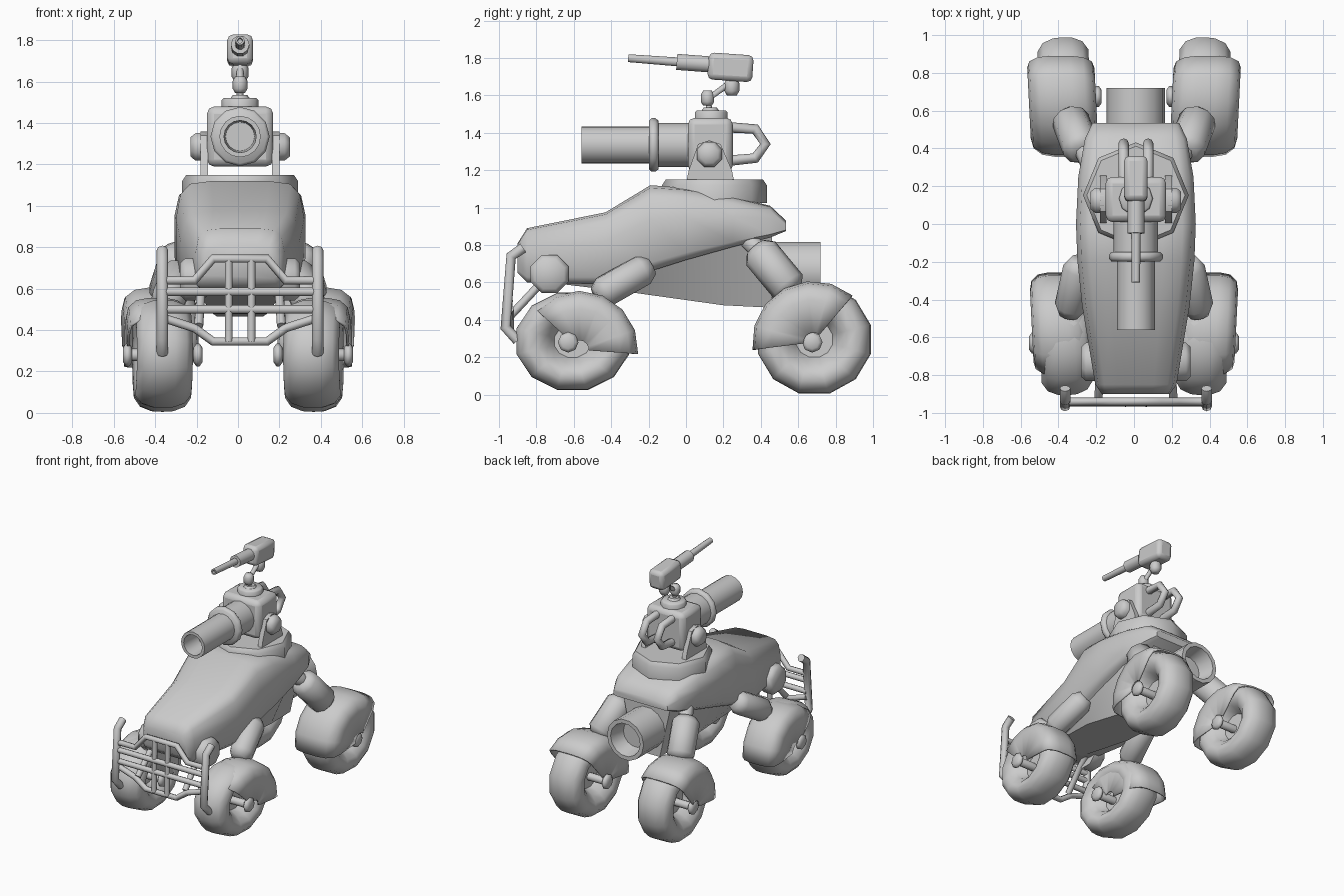
import bpy, bmesh, math
from mathutils import Vector

if "Cube" in bpy.data.objects:
    bpy.data.objects.remove(bpy.data.objects["Cube"])

grey = bpy.data.materials.new("plain_grey")
grey.diffuse_color = (0.6, 0.6, 0.6, 1)
grey.use_nodes = True
grey.node_tree.nodes["Principled BSDF"].inputs["Base Color"].default_value = grey.diffuse_color
CX = 0.01   # centre line of hull, turret and bumper
TOE = 0.05  # outward turn of wheels and fenders


def smooth(ob, angle):
    bpy.ops.object.select_all(action='DESELECT')
    ob.select_set(True)
    bpy.context.view_layer.objects.active = ob
    bpy.ops.object.shade_smooth_by_angle(angle=math.radians(angle))


def finish(name, bm, angle=48, bevel=0, shell=0):
    bmesh.ops.remove_doubles(bm, verts=bm.verts, dist=1e-5)
    bmesh.ops.recalc_face_normals(bm, faces=bm.faces)
    me = bpy.data.meshes.new(name)
    bm.to_mesh(me)
    bm.free()
    ob = bpy.data.objects.new(name, me)
    bpy.context.collection.objects.link(ob)
    me.materials.append(grey)
    if shell:
        m = ob.modifiers.new("shell", 'SOLIDIFY')
        m.thickness, m.offset = shell, -1
    if bevel:
        m = ob.modifiers.new("bevel", 'BEVEL')
        m.width, m.segments, m.limit_method = bevel, 2, 'ANGLE'
    smooth(ob, angle)
    return ob


def skin(name, rings, wrap=True, caps=True, **kw):
    """Join matching rings of points with quads."""
    bm = bmesh.new()
    vs = [[bm.verts.new(p) for p in r] for r in rings]
    n = len(rings[0])
    for a, b in zip(vs, vs[1:]):
        for i in range(n if wrap else n - 1):
            j = (i + 1) % n
            bm.faces.new((a[i], a[j], b[j], b[i]))
    if caps:
        bm.faces.new(vs[0])
        bm.faces.new(vs[-1])
    return finish(name, bm, **kw)


def lathe(name, profile, origin, axis, n=12, phase=0.0, **kw):
    """Revolve (radius, height) points around an axis through origin."""
    q = Vector(axis).to_track_quat('Z', 'Y')
    rings = []
    for r, h in profile:
        ring = []
        for i in range(n):
            a = 2 * math.pi * (i + phase) / n
            ring.append(Vector(origin) + q @ Vector((r * math.cos(a), r * math.sin(a), h)))
        rings.append(ring)
    return skin(name, rings, caps=profile[0][0] > 0, **kw)


def capsule(name, a, b, r, n=10, cap=0.5, angle=70):
    a, b = Vector(a), Vector(b)
    L = (b - a).length
    c = r * cap
    return lathe(name, [(0, 0), (r * .65, 0), (r, c), (r, L - c), (r * .65, L), (0, L)],
                 a, b - a, n, angle=angle)


def tube(name, pts, r):
    cu = bpy.data.curves.new(name, 'CURVE')
    cu.dimensions, cu.bevel_depth, cu.bevel_resolution = '3D', r, 2
    cu.use_fill_caps = True
    sp = cu.splines.new('POLY')
    sp.points.add(len(pts) - 1)
    for p, co in zip(sp.points, pts):
        p.co = (*co, 1)
    ob = bpy.data.objects.new(name, cu)
    bpy.context.collection.objects.link(ob)
    bpy.ops.object.select_all(action='DESELECT')
    ob.select_set(True)
    bpy.context.view_layer.objects.active = ob
    bpy.ops.object.convert(target='MESH')
    ob = bpy.context.object
    ob.data.materials.clear()
    ob.data.materials.append(grey)
    smooth(ob, 70)


def box(name, lo, hi, bevel):
    rings = [[(lo[0], lo[1], z), (hi[0], lo[1], z), (hi[0], hi[1], z), (lo[0], hi[1], z)]
             for z in (lo[2], hi[2])]
    return skin(name, rings, bevel=bevel)


# Upper hull: stations of y, half width, bottom, top
rings = []
for y, w, zb, zt in [(-.90, .18, .65, .81), (-.85, .215, .60, .89), (-.43, .285, .59, .975),
                     (-.19, .31, .66, 1.12), (.0, .317, .72, 1.105), (.25, .305, .79, 1.06),
                     (.45, .27, .84, 1.01), (.535, .23, .875, .93)]:
    h = zt - zb
    half = [(.45 * w, zt), (.78 * w, zt - .03 * h), (.93 * w, zt - .14 * h),
            (w, zt - .4 * h), (w, zb + .1 * h), (.88 * w, zb)]
    rings.append([(CX + x, y, z) for x, z in half] + [(CX - x, y, z) for x, z in reversed(half)])
skin("upper_hull", rings, angle=50)

# Belly: stations of y, bottom, top, half widths
rings = []
for y, zb, zt, wb, wt in [(-.74, .60, .66, .13, .19), (-.28, .545, .68, .18, .285),
                          (.2, .478, .80, .13, .27), (.46, .465, .86, .11, .2)]:
    rings.append([(CX + x, y, z) for x, z in [(-wb, zb), (wb, zb), (wt, zt), (-wt, zt)]])
skin("belly", rings, angle=30)

# Exhaust at the back
lathe("exhaust", [(.155, 0), (.155, .32), (.125, .32), (.10, .2), (0, .2)], (CX, .40, .665),
      (0, 1, 0), 14)

# Turret mount and head
lathe("turret_ring", [(.28, 0), (.28, .095), (.26, .125), (0, .125)], (CX, .152, 1.025),
      (0, 0, 1), 8)
box("turret_head", (CX - .16, .01, 1.19), (CX + .16, .25, 1.48), .035)
lathe("turret_cap", [(.09, 0), (.09, .045), (.08, .055), (0, .055)], (CX, .135, 1.465), (0, 0, 1), 10)
for s in (1, -1):
    rings = []
    for x in (.155, .19):
        rings.append([(CX + s * x, y, z) for y, z in
                      [(0, 1.13), (.26, 1.13), (.245, 1.2), (.185, 1.34), (.125, 1.36),
                       (.065, 1.34), (.015, 1.2)]])
    skin("turret_bracket", rings)
    lathe("turret_pivot", [(.072, 0), (.072, .045), (.05, .07), (0, .07)],
          (CX + s * .17, .125, 1.285), (s, 0, 0), 8, .5, angle=60)
    # Grab handles
    tube("turret_handle", [(CX + s * .065, y, z) for y, z in
                           [(.22, 1.43), (.37, 1.42), (.425, 1.34), (.37, 1.265), (.22, 1.25)]], .028)

# Main barrel, hollow at the muzzle
lathe("main_barrel", [(0, 0), (.118, 0), (.118, .2), (.10, .21), (.10, .58), (.078, .58),
                      (.07, .42), (0, .42)], (CX, .02, 1.335), (0, -1, 0), 16)
lathe("barrel_collar", [(0, 0), (.13, 0), (.143, .015), (.143, .035), (.13, .05), (0, .05)],
      (CX, -.148, 1.335), (0, -1, 0), 12, angle=60)

# Small top gun on its jointed neck
lathe("neck_base", [(.05, 0), (.035, .02), (0, .02)], (CX, .13, 1.515), (0, 0, 1), 8)
tube("neck_rod", [(CX, .13, 1.5), (CX, .115, 1.58), (CX, .24, 1.67)], .017)
for nm, y, z, r in (("neck_lower_joint", .115, 1.585, .04), ("neck_upper_joint", .245, 1.645, .045)):
    capsule(nm, (CX, y, z - r), (CX, y, z + r), r * .9, 8, .6)
gun = box("gun_body", (-.062, -.12, -.072), (.062, .12, .072), .028)
gun.location = (CX, .238, 1.75)
gun.rotation_euler.x = -.07
d = (0, -1, .075)
lathe("gun_sleeve", [(0, 0), (.045, 0), (.045, .19), (0, .19)], (CX, .14, 1.765), d, 10)
lathe("gun_barrel", [(0, 0), (.025, 0), (.022, .27), (.012, .27), (.012, .2), (0, .2)],
      (CX, -.04, 1.779), d, 10)

# Wheels, fenders, axles: y, z, wheel scale y and z, fender y/z/radius, angles, half width, x
tyre = [(0, .02), (.10, .02), (.135, .085), (.18, .122), (.235, .135), (.28, .105), (.303, .05), (.306, 0)]
tyre += [(r, -h) for r, h in reversed(tyre[:-1])]
corners = [("front", -.605, .285, 1.02, .88, -.57, .24, .315, -4, 137, .148, .392),
           ("rear", .687, .295, 1.02, .98, .68, .28, .327, 50, 187, .178, .38)]
for s in (1, -1):
    for nm, y, z, ys, zs, fy, fz, fr, a0, a1, fw, fx in corners:
        wheel = lathe(nm + "_wheel", tyre, (0, 0, 0), (1, 0, 0), 12, .5, angle=60)
        wheel.location = (s * .365, y, z)
        wheel.scale = (1, ys, zs)
        wheel.rotation_euler.z = -s * TOE
        prof = [(1, .16), (1, .70), (.93, .86), (.68, .965), (.3, 1)]
        prof += [(-w, r) for w, r in reversed(prof)]
        rings = []
        for i in range(7):
            a = math.radians(a0 + (a1 - a0) * i / 6)
            rings.append([(s * (fx + w * fw + TOE * r * fr * math.cos(a)),
                           fy + r * fr * math.cos(a), fz + r * fr * math.sin(a)) for w, r in prof])
        skin(nm + "_fender", rings, wrap=False, caps=False, shell=.012, angle=55)
        ay = -.63 if nm == "front" else .675
        capsule(nm + "_axle", (s * .18, ay, .28), (s * .55, ay, .28), .03, 8)
        for x in (.172, .512):
            capsule(nm + "_axle_cap", (s * x, ay, .28), (s * (x + .043), ay, .28), .055, 8, .25)

    # Suspension
    capsule("front_suspension", (s * .28, -.19, .69), (s * .345, -.48, .525), .086, 10, .6)
    capsule("rear_suspension_rod", (s * .23, .31, .85), (s * .29, .44, .72), .05, 8)
    capsule("rear_suspension", (s * .27, .375, .785), (s * .345, .57, .55), .1, 10, .4)

    # Side lamps
    lathe("side_lamp", [(.11, 0), (.11, .08), (.085, .105), (0, .105)],
          (s * .185 + CX, -.73, .645), (s, 0, 0), 8, .5, angle=60)

    # Bumper posts and struts
    tube("bumper_post", [(CX + s * .375, y, z) for y, z in
                         [(-.87, .785), (-.935, .74), (-.965, .36), (-.90, .29)]], .028)
    tube("bumper_strut", [(CX + s * .2, -.94, .42), (CX + s * .19, -.80, .57),
                          (CX + s * .17, -.7, .62)], .022)
    tube("bumper_upright", [(CX + s * .055, -.94, .745), (CX + s * .055, -.95, .345)], .019)

# Bumper cross bars
for z in (.585, .5):
    tube("bumper_bar", [(CX - .375, -.945, z), (CX + .375, -.945, z)], .021)
for zo, zm, zi in ((.64, .64, .745), (.46, .41, .345)):
    tube("bumper_frame", [(CX + x, -.94, z) for x, z in
                          [(-.375, zo), (-.22, zm), (-.13, zi), (.13, zi), (.22, zm), (.375, zo)]], .021)
